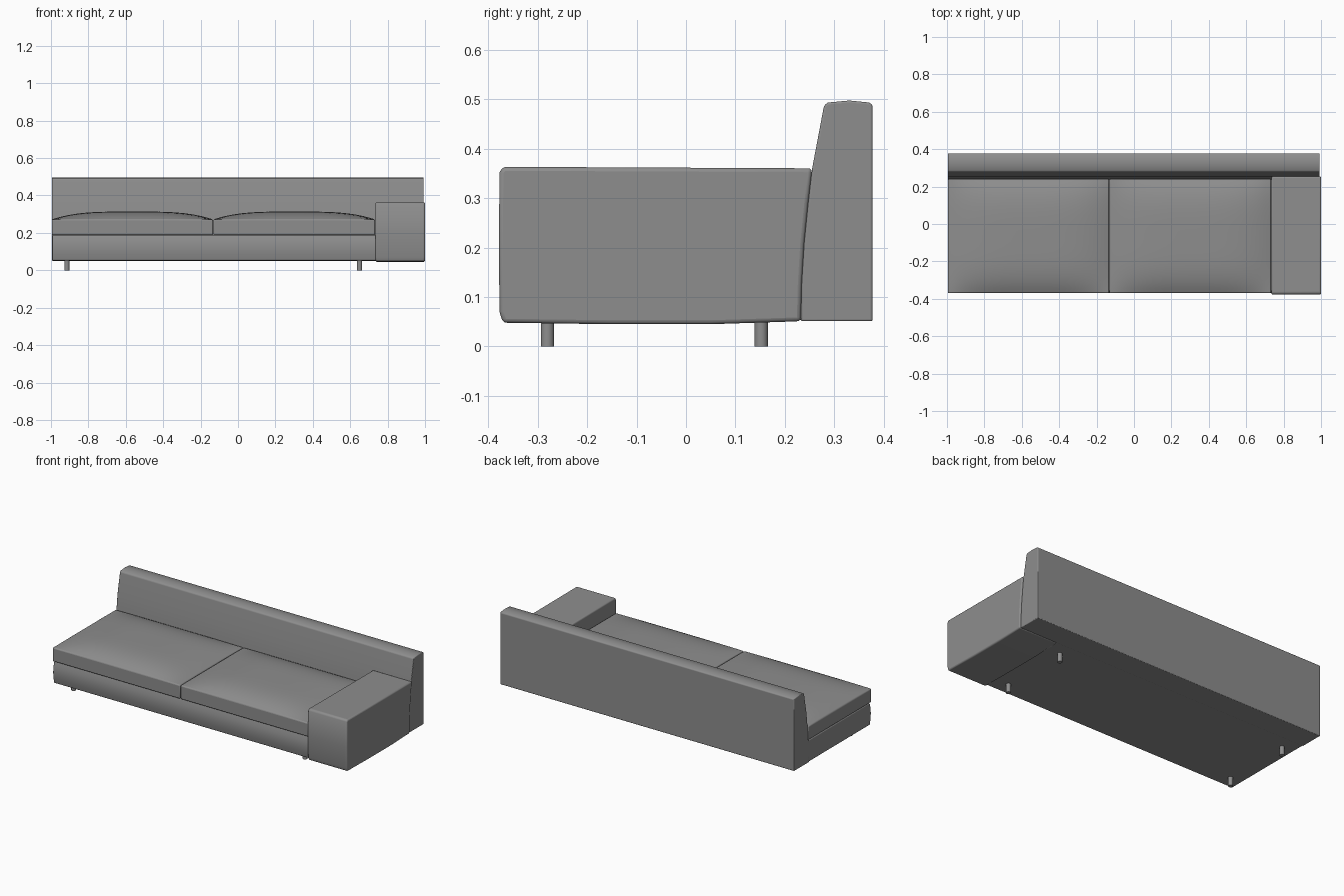
import bpy, bmesh, math
from mathutils import Vector

if "Cube" in bpy.data.objects:
    bpy.data.objects.remove(bpy.data.objects["Cube"])

GREY = (0.27, 0.27, 0.27, 1)
fabric = bpy.data.materials.new("grey_fabric")
fabric.use_nodes = True
fabric.diffuse_color = GREY
fabric.node_tree.nodes["Principled BSDF"].inputs["Base Color"].default_value = GREY


def finish(name, bm, bevel=0.0):
    """Turn a bmesh into a smooth-shaded object with an optional rounded edge."""
    bmesh.ops.recalc_face_normals(bm, faces=bm.faces)
    mesh = bpy.data.meshes.new(name)
    bm.to_mesh(mesh)
    bm.free()
    mesh.materials.append(fabric)
    ob = bpy.data.objects.new(name, mesh)
    bpy.context.collection.objects.link(ob)
    if bevel:
        mod = ob.modifiers.new("soft_edges", "BEVEL")
        mod.width, mod.segments = bevel, 3
        mod.limit_method, mod.angle_limit = "ANGLE", math.radians(40)
    bpy.ops.object.select_all(action="DESELECT")
    ob.select_set(True)
    bpy.context.view_layer.objects.active = ob
    bpy.ops.object.shade_smooth_by_angle(angle=math.radians(35))
    return ob


def extrude_profile(name, points, x0, x1, bevel):
    """Extrude a side profile of (y, z) points from x0 to x1."""
    bm = bmesh.new()
    face = bm.faces.new([bm.verts.new((x0, y, z)) for y, z in points])
    new = bmesh.ops.extrude_face_region(bm, geom=[face])["geom"]
    for v in new:
        if isinstance(v, bmesh.types.BMVert):
            v.co.x = x1
    return finish(name, bm, bevel)


def cushion(name, x0, x1, y0, y1, z0, z_edge, crown):
    """Box with a top that swells from its edges to a flat crown."""
    bm = bmesh.new()
    bmesh.ops.create_grid(bm, x_segments=28, y_segments=22, size=1)
    rim = [e for e in bm.edges if e.is_boundary]
    for v in bm.verts:
        u, w = v.co.x, v.co.y
        swell = (1 - abs(u) ** 3.5) * (1 - abs(w) ** 4)
        v.co = Vector((x0 + (x1 - x0) * (u + 1) / 2,
                       y0 + (y1 - y0) * (w + 1) / 2,
                       z_edge + crown * swell))
    skirt = bmesh.ops.extrude_edge_only(bm, edges=rim)["geom"]
    for v in skirt:
        if isinstance(v, bmesh.types.BMVert):
            v.co.z = z0
    bmesh.ops.holes_fill(bm, edges=[e for e in bm.edges if e.is_boundary])
    return finish(name, bm, 0.006)


# Seat base with a softly bowed front
base_profile = [(0.24, 0.053), (0.24, 0.186), (-0.358, 0.186),
                (-0.367, 0.155), (-0.37, 0.12), (-0.367, 0.085), (-0.36, 0.053)]
extrude_profile("seat_base", base_profile, -0.993, 0.74, 0.005)

# Two seat cushions
for name, x0, x1 in (("seat_cushion_right", -0.995, -0.134),
                     ("seat_cushion_left", -0.131, 0.732)):
    cushion(name, x0, x1, -0.37, 0.24, 0.188, 0.272, 0.042)

# Backrest: curved leaning front, domed top, upright rear
lean = [(0.232, 0.051), (0.234, 0.13), (0.239, 0.21), (0.247, 0.29), (0.255, 0.36)]
dome = [(0.279, 0.487), (0.287, 0.493), (0.33, 0.497), (0.37, 0.493), (0.377, 0.488)]
extrude_profile("backrest", lean + dome + [(0.377, 0.051)], -0.995, 0.993, 0.004)

# Left armrest, its rear edge fitted to the backrest
arm_front = [(-0.37, 0.363), (-0.377, 0.352), (-0.378, 0.2), (-0.377, 0.07), (-0.37, 0.048)]
arm_bottom = [(-0.15, 0.045), (0.05, 0.045)]
extrude_profile("left_armrest", lean + arm_front + arm_bottom, 0.735, 1.0, 0.008)

# Four round legs
for side, x in (("right", -0.915), ("left", 0.65)):
    for end, y in (("front", -0.28), ("back", 0.152)):
        bm = bmesh.new()
        bmesh.ops.create_cone(bm, cap_ends=True, segments=20, radius1=0.0135,
                              radius2=0.0135, depth=0.06)
        bmesh.ops.translate(bm, verts=bm.verts, vec=(x, y, 0.03))
        finish(f"{end}_{side}_leg", bm)
